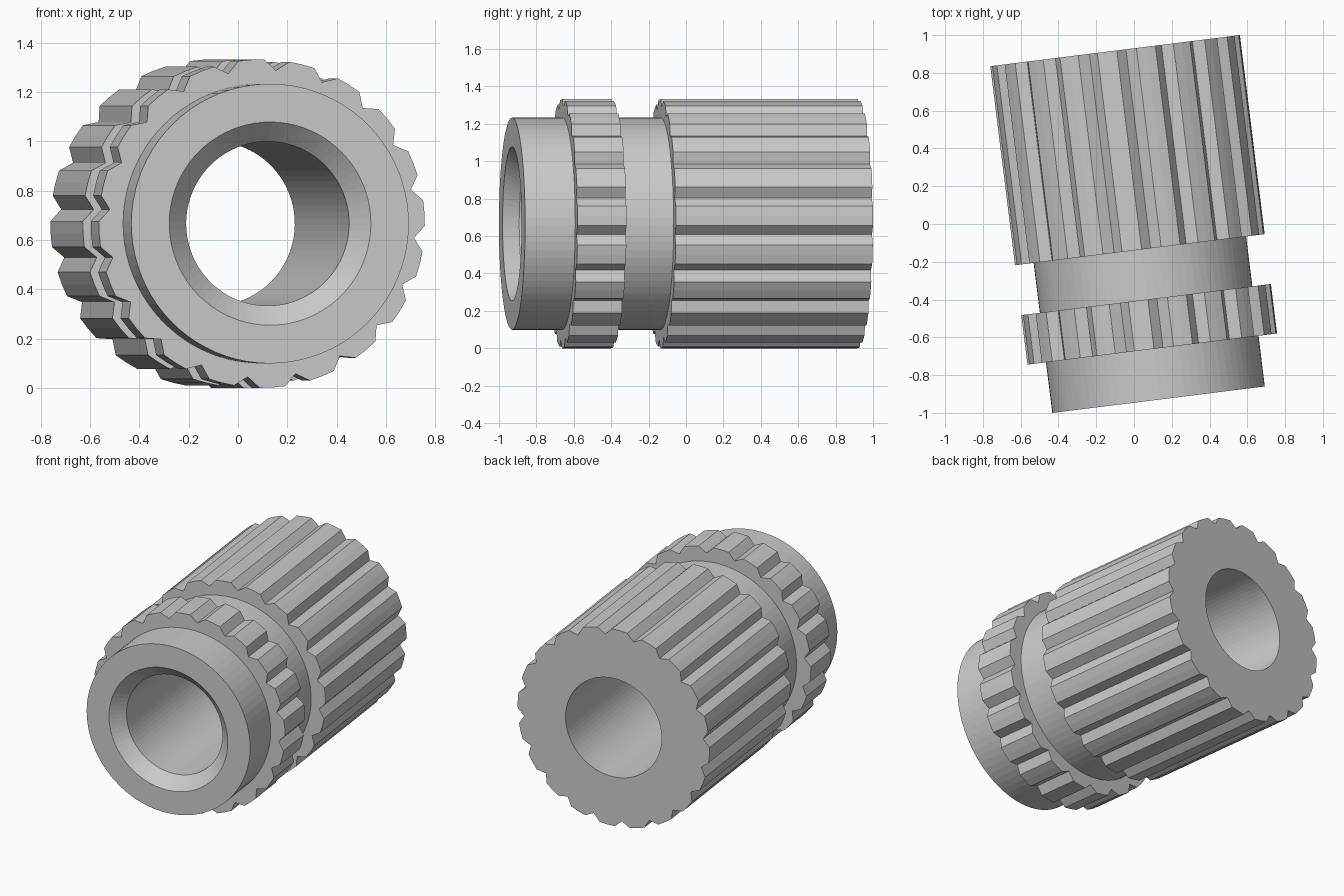
import bpy, bmesh
from math import radians, sin, cos, pi
from mathutils import Matrix

if "Cube" in bpy.data.objects:
    bpy.data.objects.remove(bpy.data.objects["Cube"])

TEETH, PER_TOOTH = 20, 4          # four points per tooth: valley, edge, crown, edge
SEG = TEETH * PER_TOOTH
PHASE = radians(12.7)             # angle of one tooth valley
TILT = radians(7.1)               # axis turned about z
R_TIP, R_VALLEY, R_BODY, R_BORE, R_MOUTH = 0.666, 0.624, 0.567, 0.333, 0.412
LENGTH = 1.862

# Closed cross-section: (distance along axis, radius); R_TIP marks a toothed ring
profile = [
    (0.0, R_MOUTH), (0.0, R_BODY),                  # front face
    (0.27, R_BODY), (0.27, R_TIP),                  # front collar, narrow toothed ring
    (0.534, R_TIP), (0.534, R_BODY),
    (0.80, R_BODY), (0.80, R_TIP),                  # groove, long toothed barrel
    (LENGTH, R_TIP), (LENGTH, R_BORE),              # back face
    (0.08, R_BORE),                                 # bore and countersink
]


def ring(bm, t, r):
    verts = []
    for i in range(SEG):
        a = PHASE + 2 * pi * i / SEG
        rad = R_VALLEY if r == R_TIP and i % PER_TOOTH == 0 else r
        verts.append(bm.verts.new((rad * cos(a), t, rad * sin(a))))
    return verts


# Loft the rings into one closed sleeve
bm = bmesh.new()
rings = [ring(bm, t, r) for t, r in profile]
for k, a in enumerate(rings):
    b = rings[(k + 1) % len(rings)]
    for i in range(SEG):
        j = (i + 1) % SEG
        bm.faces.new((a[i], a[j], b[j], b[i]))
bmesh.ops.recalc_face_normals(bm, faces=bm.faces)

# Turn and place so the sleeve rests on z = 0
bm.transform(Matrix.Translation((0.130, -0.930, R_TIP)) @ Matrix.Rotation(TILT, 4, 'Z'))

mesh = bpy.data.meshes.new("knurled_insert")
bm.to_mesh(mesh)
bm.free()
bpy.context.collection.objects.link(bpy.data.objects.new("knurled_insert", mesh))
